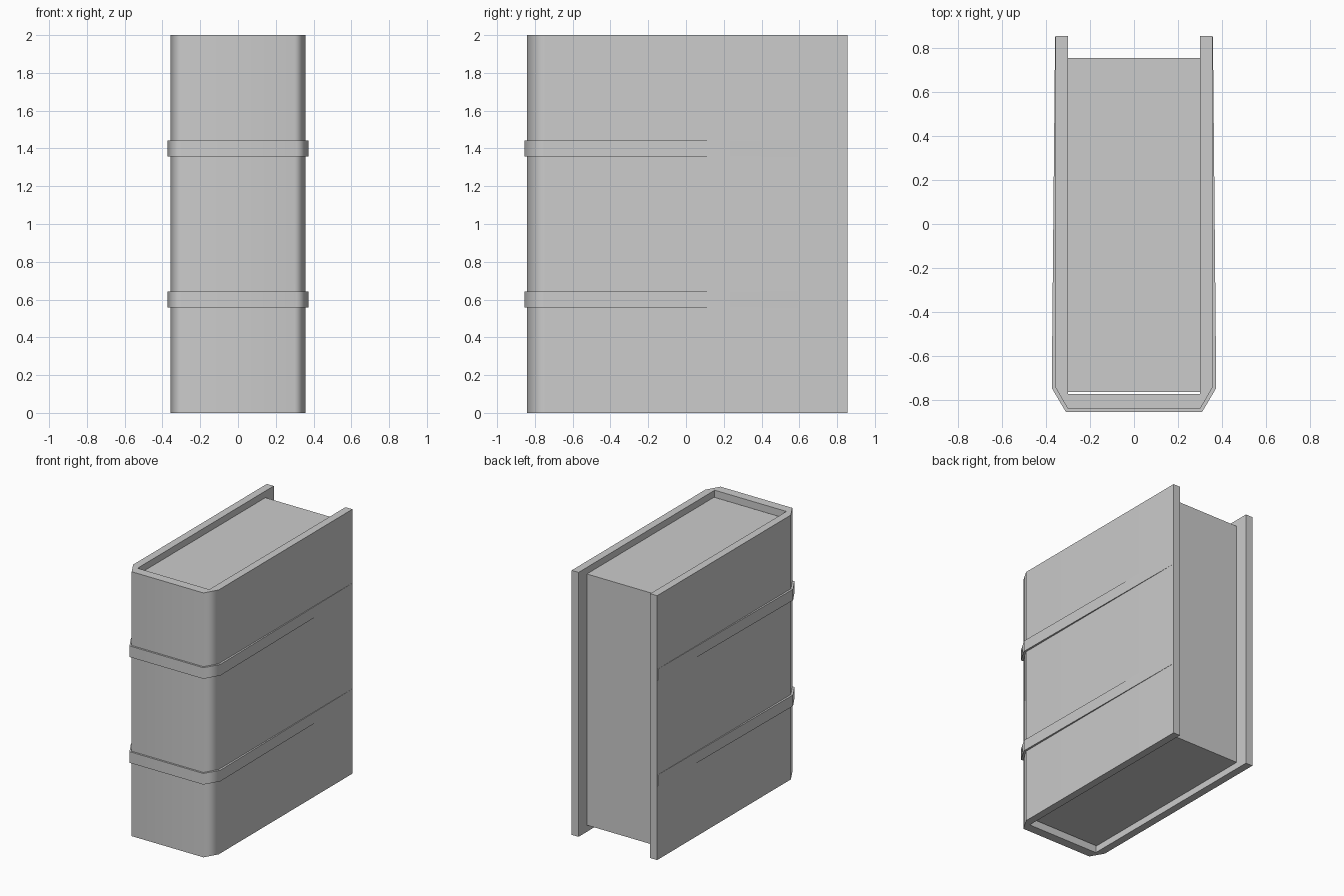
import bpy, bmesh, math

if "Cube" in bpy.data.objects:
    bpy.data.objects.remove(bpy.data.objects["Cube"])


def prism(name, outline, z0, z1):
    """Extrude a closed counter-clockwise xy outline from z0 to z1."""
    bm = bmesh.new()
    face = bm.faces.new([bm.verts.new((x, y, z0)) for x, y in outline])
    res = bmesh.ops.extrude_face_region(bm, geom=[face], use_keep_orig=True)
    for v in res["geom"]:
        if isinstance(v, bmesh.types.BMVert):
            v.co.z = z1
    bmesh.ops.recalc_face_normals(bm, faces=bm.faces)
    mesh = bpy.data.meshes.new(name)
    bm.to_mesh(mesh)
    bm.free()
    obj = bpy.data.objects.new(name, mesh)
    bpy.context.collection.objects.link(obj)
    return obj


def u_shape(outer, inner):
    """Mirror the right-hand halves into a U outline, open at the back."""
    def mirror(half):
        return [(-x, y) for x, y in half] + half[::-1]
    return mirror(outer) + mirror(inner)[::-1]


def smooth(obj):
    """Round off the shading of the bevelled spine, keep rims sharp."""
    bpy.ops.object.select_all(action='DESELECT')
    obj.select_set(True)
    bpy.context.view_layer.objects.active = obj
    bpy.ops.object.shade_smooth_by_angle(angle=math.radians(65))
    mod = obj.modifiers.new("weighted_normals", 'WEIGHTED_NORMAL')
    mod.keep_sharp = True


# Cover: two boards joined by a bevelled spine
cover_side = [(0.358, 0.856), (0.358, -0.742), (0.30, -0.842)]
cover = prism("cover", u_shape(cover_side, [(0.30, 0.856), (0.30, -0.772)]), 0, 2)
smooth(cover)

# Page block, recessed at the top, bottom and fore edge
prism("pages", [(-0.30, -0.764), (0.30, -0.764), (0.30, 0.756), (-0.30, 0.756)], 0.05, 1.95)

# Raised bands that taper into the boards
band_outer = [(0.359, 0.85), (0.374, -0.746), (0.309, -0.856)]
band_inner = [(0.355, 0.85), (0.355, -0.741), (0.299, -0.839)]
for name, z in (("lower_band", 0.6), ("upper_band", 1.4)):
    smooth(prism(name, u_shape(band_outer, band_inner), z - 0.042, z + 0.042))
